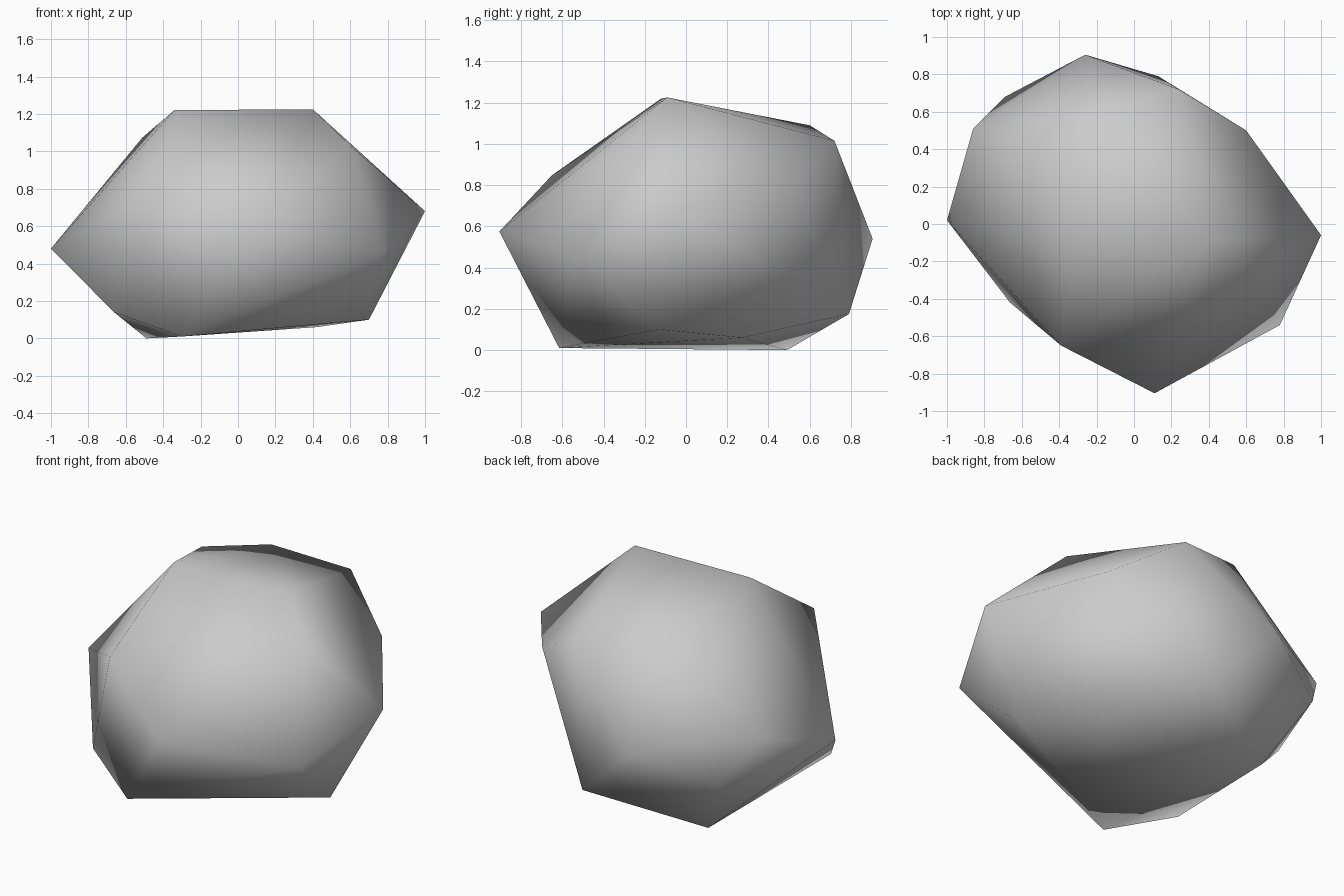
import bpy, bmesh

if "Cube" in bpy.data.objects:
    bpy.data.objects.remove(bpy.data.objects["Cube"])

# Corner points of the boulder, grouped by height
crown = [(-.34, -.12, 1.22), (.40, -.09, 1.225), (.60, -.24, 1.03),
         (-.51, .39, 1.075), (-.20, .60, 1.09), (.24, .72, 1.015)]
middle = [(-1, .02, .48), (1, -.06, .68), (.11, -.905, .575), (-.26, .905, .54),
          (-.39, -.65, .848), (.60, .50, .795), (.78, -.54, .46),
          (-.86, .51, .635), (-.69, .68, .386)]
base = [(.13, .79, .175), (.70, -.13, .10), (-.49, .49, 0), (-.30, -.615, .01),
        (.42, .27, .06), (-.663, -.42, .14)]

# Wrap the points in a faceted shell
bm = bmesh.new()
for p in crown + middle + base:
    bm.verts.new(p)
hull = bmesh.ops.convex_hull(bm, input=bm.verts[:])
spare = {g for key in ("geom_interior", "geom_unused") for g in hull[key]
         if isinstance(g, bmesh.types.BMVert)}
bmesh.ops.delete(bm, geom=list(spare), context='VERTS')
bmesh.ops.recalc_face_normals(bm, faces=bm.faces[:])
for f in bm.faces:
    f.smooth = True          # soft shading over coarse faces

mesh = bpy.data.meshes.new("boulder")
bm.to_mesh(mesh)
bm.free()

stone = bpy.data.materials.new("stone grey")
stone.diffuse_color = (.6, .6, .6, 1)
stone.use_nodes = True
stone.node_tree.nodes["Principled BSDF"].inputs["Base Color"].default_value = stone.diffuse_color
mesh.materials.append(stone)
bpy.context.collection.objects.link(bpy.data.objects.new("boulder", mesh))
